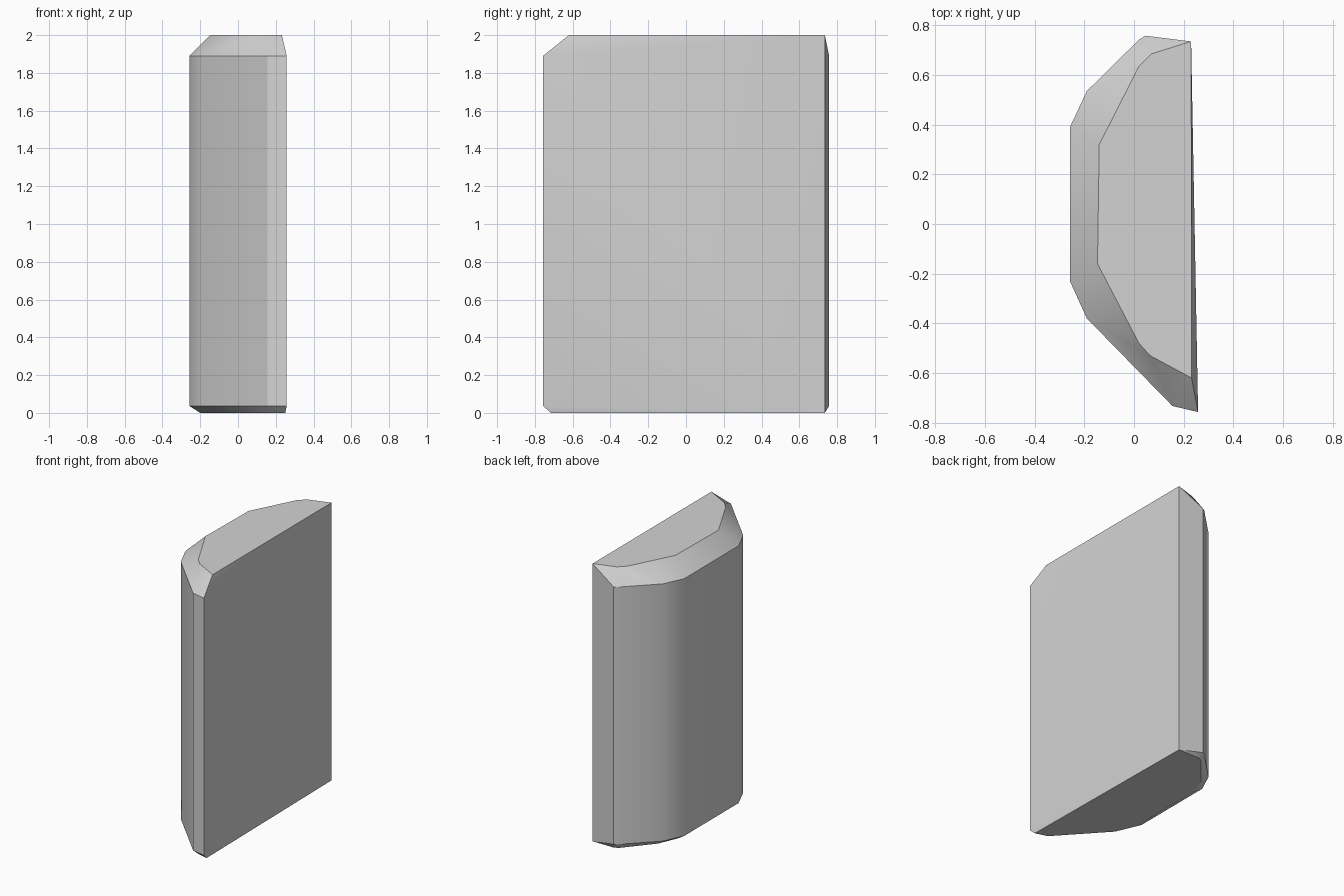
import bpy
import bmesh
import math

cube = bpy.data.objects.get("Cube")
if cube:
    bpy.data.objects.remove(cube, do_unlink=True)

# Plan outlines, running from the front corner round the curved side
bottom = [(0.25, -0.715), (0.16, -0.69), (-0.14, -0.36), (-0.2, -0.22),
          (-0.2, 0.38), (-0.14, 0.52), (0.03, 0.72), (0.06, 0.735), (0.23, 0.735)]
body = [(0.258, -0.757), (0.155, -0.733), (-0.19, -0.38), (-0.258, -0.23),
        (-0.258, 0.39), (-0.19, 0.535), (0.02, 0.742), (0.045, 0.758)]
top = [(0.232, -0.62), (0.065, -0.53), (0.02, -0.48), (-0.147, -0.16),
       (-0.14, 0.32), (0.02, 0.635), (0.07, 0.685), (0.23, 0.735)]

# Chamfered slab: the faceted skin wrapped around the stacked outlines
bm = bmesh.new()
for outline, z in ((bottom, 0), (body, 0.037), (body, 1.89), (top, 2)):
    for x, y in outline:
        bm.verts.new((x, y, z))
hull = bmesh.ops.convex_hull(bm, input=bm.verts[:])
loose = [v for v in bm.verts if not v.link_faces]
bmesh.ops.delete(bm, geom=loose, context='VERTS')
bmesh.ops.dissolve_limit(bm, angle_limit=math.radians(0.5),
                         verts=bm.verts[:], edges=bm.edges[:])
bmesh.ops.recalc_face_normals(bm, faces=bm.faces[:])
mesh = bpy.data.meshes.new("chamfered_slab")
bm.to_mesh(mesh)
bm.free()
slab = bpy.data.objects.new("chamfered_slab", mesh)
bpy.context.collection.objects.link(slab)

# Plain grey material
grey = bpy.data.materials.new("light grey")
grey.use_nodes = True
colour = (0.65, 0.65, 0.65, 1)
grey.diffuse_color = colour
for node in grey.node_tree.nodes:
    if node.type == 'BSDF_PRINCIPLED':
        node.inputs["Base Color"].default_value = colour
mesh.materials.append(grey)

# Soften the curved side, keep chamfers crisp
bpy.ops.object.select_all(action='DESELECT')
slab.select_set(True)
bpy.context.view_layer.objects.active = slab
bpy.ops.object.shade_smooth_by_angle(angle=math.radians(30))
